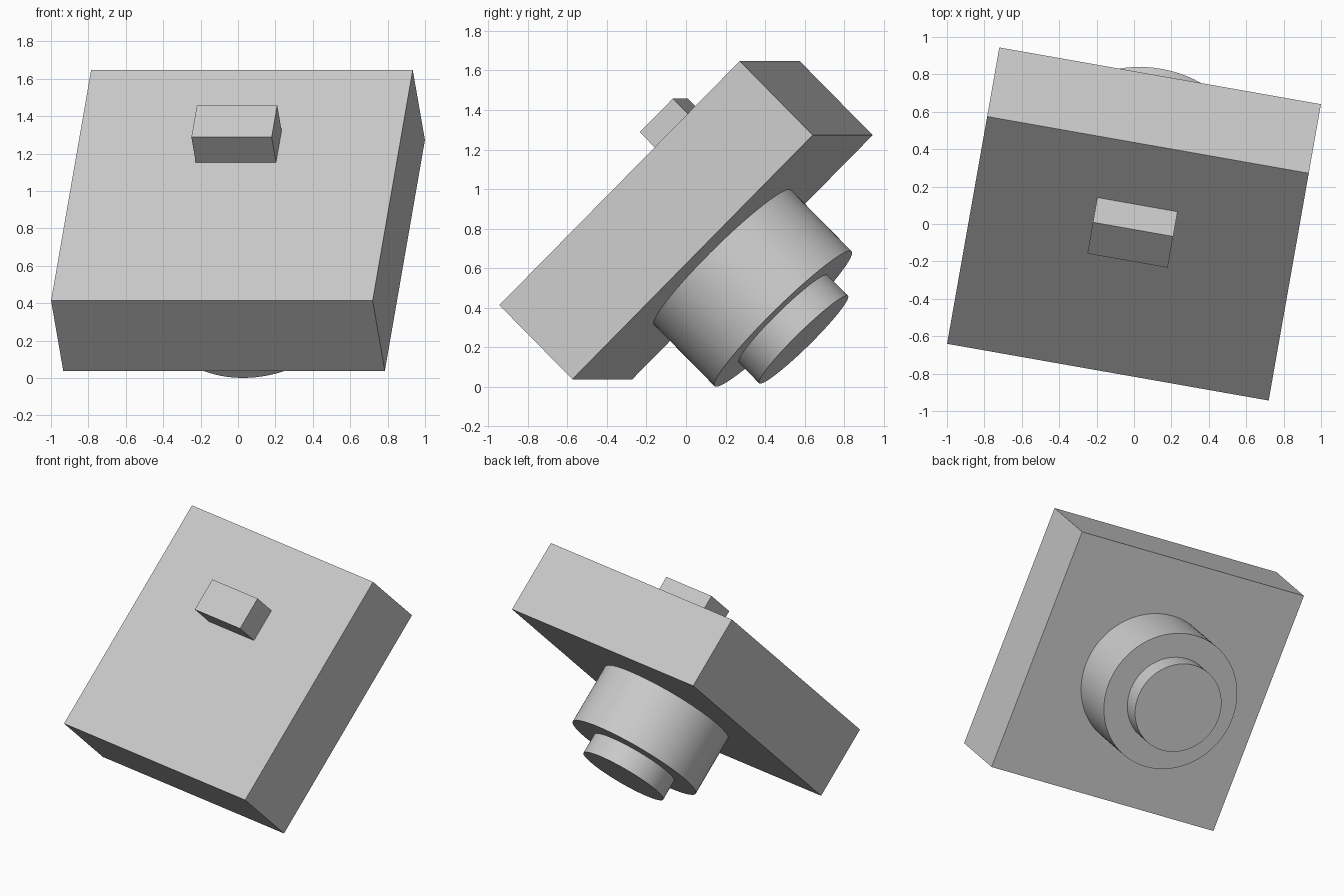
import bpy
import math
from mathutils import Matrix, Vector

cube = bpy.data.objects.get("Cube")
if cube:
    bpy.data.objects.remove(cube, do_unlink=True)

# Plain grey for the whole model
GREY = (0.6, 0.6, 0.6, 1.0)
grey = bpy.data.materials.new("plain grey")
grey.use_nodes = True
grey.diffuse_color = GREY
grey.node_tree.nodes["Principled BSDF"].inputs["Base Color"].default_value = GREY

# The body leans back by 45 degrees and is turned slightly about the vertical
POSE = (Matrix.Translation((0, 0, 0.843))
        @ Matrix.Rotation(math.radians(-10), 4, "Z")
        @ Matrix.Rotation(math.radians(45), 4, "X"))

HALF_DEPTH = 0.265
OVERLAP = 0.02


def finish(name, centre):
    obj = bpy.context.object
    obj.name = name
    obj.data.materials.append(grey)
    obj.matrix_world = POSE @ Matrix.Translation(centre)
    return obj


def box(name, size, centre):
    bpy.ops.mesh.primitive_cube_add(size=1)
    obj = bpy.context.object
    obj.data.transform(Matrix.Diagonal(Vector(size).to_4d()))
    return finish(name, centre)


def disc(name, radius, top, bottom):
    bpy.ops.mesh.primitive_cylinder_add(vertices=96, radius=radius, depth=top - bottom)
    bpy.ops.object.shade_smooth_by_angle(angle=math.radians(30))
    return finish(name, (0, 0, (top + bottom) / 2))


# Main block
box("body", (1.746, 1.745, 2 * HALF_DEPTH), (0, 0, 0))

# Small raised block on the upper face
button_height = 0.19 + OVERLAP
box("button", (0.436, 0.24, button_height),
    (0, 0.294, HALF_DEPTH - OVERLAP + button_height / 2))

# Stepped round barrel on the underside
disc("barrel", 0.486, -HALF_DEPTH + OVERLAP, -0.705)
disc("barrel_tip", 0.315, -0.705 + OVERLAP, -0.854)
